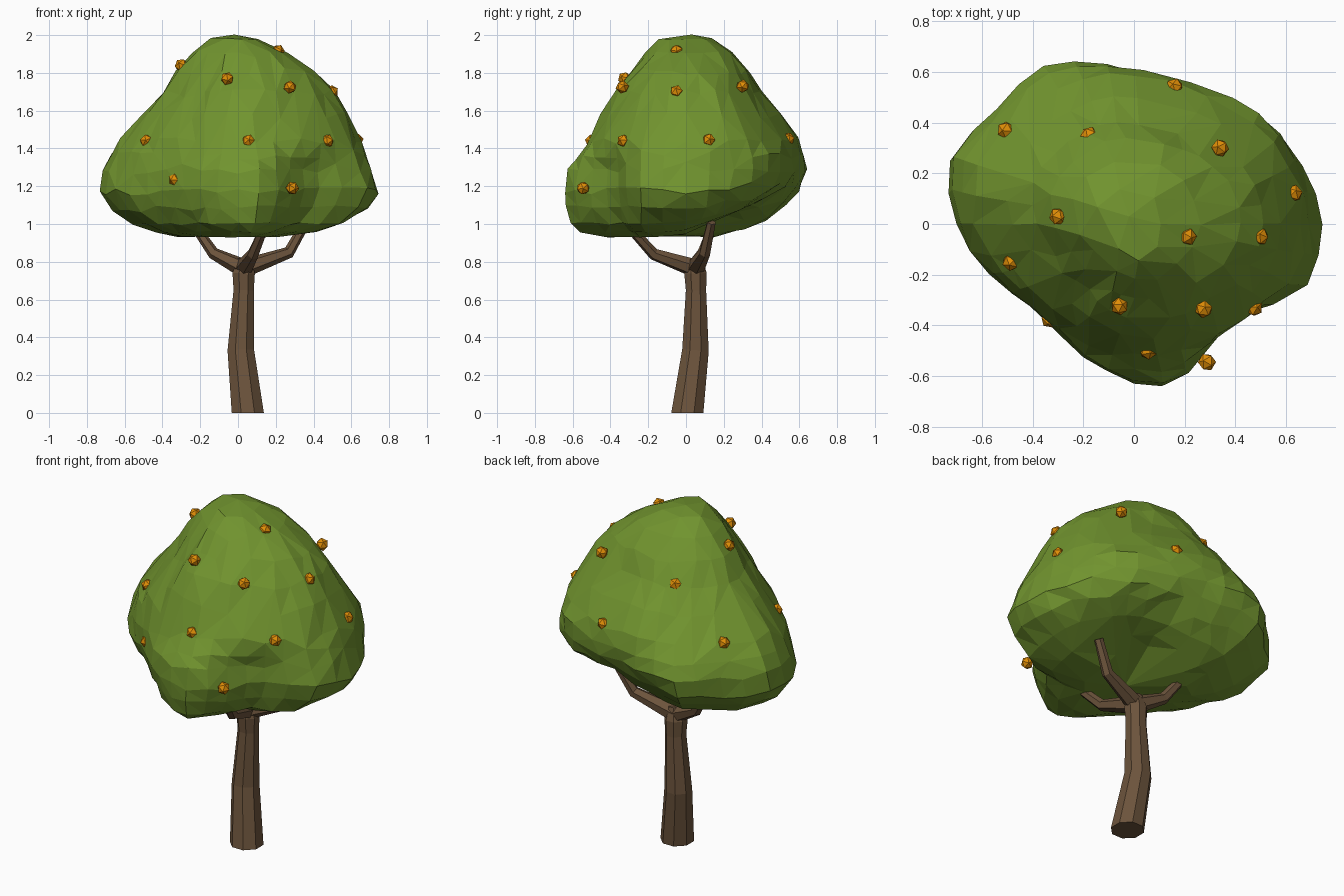
import bpy, bmesh, math, random
from mathutils import Vector

if "Cube" in bpy.data.objects:
    bpy.data.objects.remove(bpy.data.objects["Cube"])

random.seed(4)


def material(name, rgb):
    m = bpy.data.materials.new(name)
    m.diffuse_color = (*rgb, 1)
    m.use_nodes = True
    m.node_tree.nodes["Principled BSDF"].inputs["Base Color"].default_value = m.diffuse_color
    return m


BARK = material("bark brown", (0.15, 0.088, 0.045))
LEAF = material("leaf green", (0.165, 0.295, 0.028))
FRUIT = material("fruit orange", (0.75, 0.27, 0.002))


def make_object(name, bm, mat):
    bmesh.ops.recalc_face_normals(bm, faces=bm.faces)
    me = bpy.data.meshes.new(name)
    bm.to_mesh(me)
    bm.free()
    me.materials.append(mat)
    ob = bpy.data.objects.new(name, me)
    bpy.context.collection.objects.link(ob)
    return ob


def bridge(bm, rings):
    for a, b in zip(rings, rings[1:]):
        n = len(a)
        for i in range(n):
            j = (i + 1) % n
            bm.faces.new((a[i], a[j], b[j], b[i]))


def tube(name, path, sides, up):
    """Faceted limb along (x, y, z, radius) points."""
    bm = bmesh.new()
    pts = [Vector(p[:3]) for p in path]
    rings = []
    for k, p in enumerate(pts):
        t = (pts[min(k + 1, len(pts) - 1)] - pts[max(k - 1, 0)]).normalized()
        if k == 0 and p.z == 0:
            t = Vector((0, 0, 1))       # flat foot on the ground
        u = up.cross(t).normalized()
        v = t.cross(u)
        ring = []
        for i in range(sides):
            a = math.tau * (i + 0.5) / sides
            ring.append(bm.verts.new(p + path[k][3] * (u * math.cos(a) + v * math.sin(a))))
        rings.append(ring)
    bridge(bm, rings)
    bm.faces.new(rings[0])
    bm.faces.new(rings[-1])
    return make_object(name, bm, BARK)


# Trunk, leaning slightly and narrowing to the fork
tube("trunk", [(0.052, 0.007, 0, 0.092), (0.015, 0.05, 0.33, 0.076),
               (0.03, 0.053, 0.65, 0.058), (0.03, 0.05, 0.74, 0.064),
               (0.035, 0.05, 0.815, 0.04)], 8, Vector((0, 1, 0)))

# Three branches rising into the crown
ends = {"left": ((-0.13, 0.09, 0.845), (-0.21, 0.13, 0.96)),
        "right": ((0.27, 0.10, 0.85), (0.36, 0.135, 1.01)),
        "front": ((0.08, -0.17, 0.84), (0.13, -0.28, 0.96))}
for side, (mid, tip) in ends.items():
    tube("branch_" + side, [(0.03, 0.05, 0.765, 0.05), (*mid, 0.032), (*tip, 0.025)],
         6, Vector((0.3, 0.2, 1)))

# Crown: outline radii every 20 degrees, low down and higher up
LOW = [.725, .695, .655, .59, .56, .61, .71, .69, .755,
       .675, .585, .51, .525, .59, .655, .57, .545, .715]
HIGH = [.64, .635, .61, .57, .565, .585, .60, .62, .645,
        .59, .50, .46, .455, .48, .51, .525, .565, .61]
# height, x min, x max, y min, y max
LEVELS = [(0.935, .32, .22, .47, .22), (0.96, .44, .42, .56, .33),
          (1.00, .55, .57, .62, .43), (1.08, .67, .69, .645, .54),
          (1.17, .745, .745, .65, .61), (1.28, .72, .71, .635, .65),
          (1.36, .68, .69, .58, .63), (1.44, .63, .655, .52, .595),
          (1.57, .505, .59, .455, .50), (1.70, .40, .51, .385, .40),
          (1.80, .335, .43, .30, .34), (1.91, .245, .26, .215, .26),
          (1.98, .15, .11, .14, .15)]


def outline(tab):
    """Smoothly double the sample count, return xy points."""
    n, out = len(tab), []
    for i in range(n):
        out.append(tab[i])
        out.append((9 * (tab[i] + tab[(i + 1) % n]) - tab[i - 1] - tab[(i + 2) % n]) / 16)
    return [(r * math.cos(math.tau * i / (2 * n)), r * math.sin(math.tau * i / (2 * n)))
            for i, r in enumerate(out)]


low, high = outline(LOW), outline(HIGH)
bm = bmesh.new()
rings = []
for z, xn, xp, yn, yp in LEVELS:
    w = min(1, max(0, (z - 1.26) / 0.18))
    pts = [(a[0] * (1 - w) + b[0] * w, a[1] * (1 - w) + b[1] * w) for a, b in zip(low, high)]
    xs, ys = [p[0] for p in pts], [p[1] for p in pts]
    sx, sy = (xn / -min(xs), xp / max(xs)), (yn / -min(ys), yp / max(ys))
    jz = 0.025 if 1.05 < z < 1.85 else 0.006
    ring = []
    for x, y in pts:
        # the underside is raised between the right and back lobes
        lift = 0.12 * max(0, math.cos(math.atan2(y, x) - math.radians(62))) ** 3
        lift *= max(0, (1.3 - z) / 0.36)
        dx, dy = random.uniform(-.008, .008), random.uniform(-.008, .008)
        dz = random.uniform(-jz, jz)
        ring.append(bm.verts.new((x * sx[x > 0] + dx, y * sy[y > 0] + dy, z + lift + dz)))
    rings.append(ring)
bridge(bm, rings)
for ring, co in ((rings[0], (0, -0.08, 0.945)), (rings[-1], (-0.02, 0.03, 2.003))):
    c = bm.verts.new(co)
    for i in range(len(ring)):
        bm.faces.new((ring[i], ring[(i + 1) % len(ring)], c))
# thin out the crowded top and bottom, then soften the bands a little
ends_v = [v for r in (rings[0], rings[-1], rings[-2]) for v in r]
bmesh.ops.remove_doubles(bm, verts=ends_v, dist=0.065)
bmesh.ops.smooth_vert(bm, verts=[v for v in bm.verts if 1.0 < v.co.z < 1.85], factor=0.25,
                      use_axis_x=True, use_axis_y=True, use_axis_z=True)
bmesh.ops.triangulate(bm, faces=bm.faces)
crown = make_object("crown", bm, LEAF)
dec = crown.modifiers.new("irregular facets", 'DECIMATE')
dec.ratio = 0.75

# Fruits scattered over the crown surface
FRUITS = [(-.485, -.15, 1.44), (-.333, -.375, 1.235), (.055, -.50, 1.44),
          (.288, -.545, 1.19), (.473, -.33, 1.44), (.63, .12, 1.445),
          (.497, -.05, 1.70), (.275, -.337, 1.725), (-.057, -.325, 1.77),
          (.212, -.05, 1.915), (-.30, .03, 1.84), (.34, .30, 1.73),
          (.16, .54, 1.45), (-.177, .35, 1.70), (-.505, .37, 1.45)]
for k, co in enumerate(FRUITS):
    bm = bmesh.new()
    bmesh.ops.create_icosphere(bm, subdivisions=1, radius=0.036)
    ob = make_object(f"fruit_{k + 1}", bm, FRUIT)
    ob.location = co
    out = Vector((co[0], co[1], (co[2] - 1.3) * 0.7))
    ob.rotation_euler = out.to_track_quat('Z', 'Y').to_euler()
